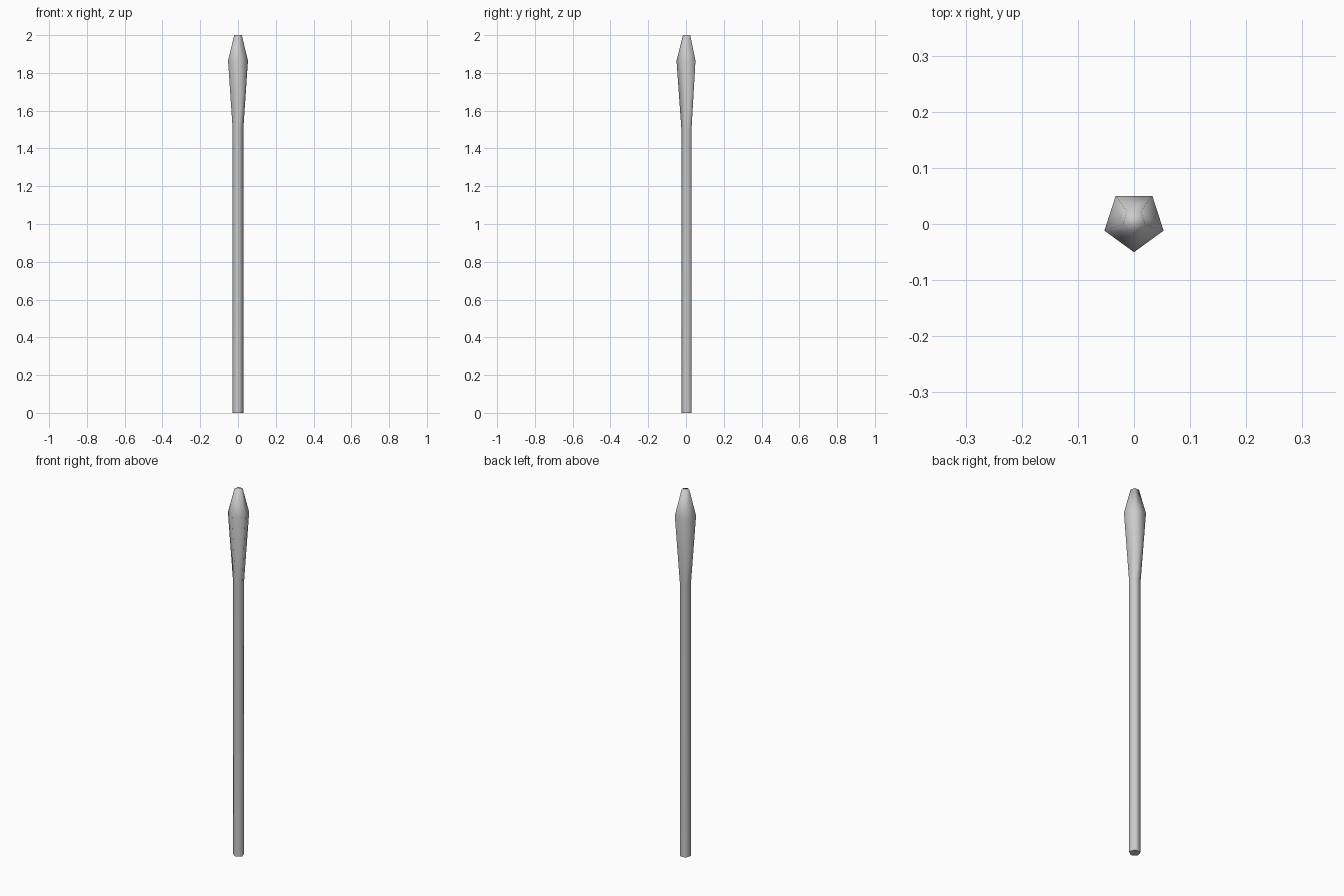
import bpy, bmesh, math

if "Cube" in bpy.data.objects:
    bpy.data.objects.remove(bpy.data.objects["Cube"])

# Five-sided staff: (height, radius) profile from foot to tip
PROFILE = [(0.0, 0.0295), (1.5, 0.0295), (1.865, 0.0555), (2.0, 0.021)]
SIDES = 5
CENTRE_Y = 0.0053  # centres the pentagon's bounds on y = 0

bm = bmesh.new()
rings = []
for z, r in PROFILE:
    ring = []
    for i in range(SIDES):
        a = -math.pi / 2 + 2 * math.pi * i / SIDES  # one corner faces front
        ring.append(bm.verts.new((r * math.cos(a), CENTRE_Y + r * math.sin(a), z)))
    rings.append(ring)

# Smooth side walls of the shaft and the swollen head
for low, high in zip(rings, rings[1:]):
    for i in range(SIDES):
        j = (i + 1) % SIDES
        bm.faces.new((low[i], low[j], high[j], high[i])).smooth = True

# End caps: flat foot, softly shaded tip
bm.faces.new(rings[0][::-1])
bm.faces.new(rings[-1]).smooth = True
for e in bm.edges:
    if all(v in rings[0] for v in e.verts):
        e.smooth = False

mesh = bpy.data.meshes.new("staff")
bm.to_mesh(mesh)
bm.free()
staff = bpy.data.objects.new("staff", mesh)
bpy.context.collection.objects.link(staff)
